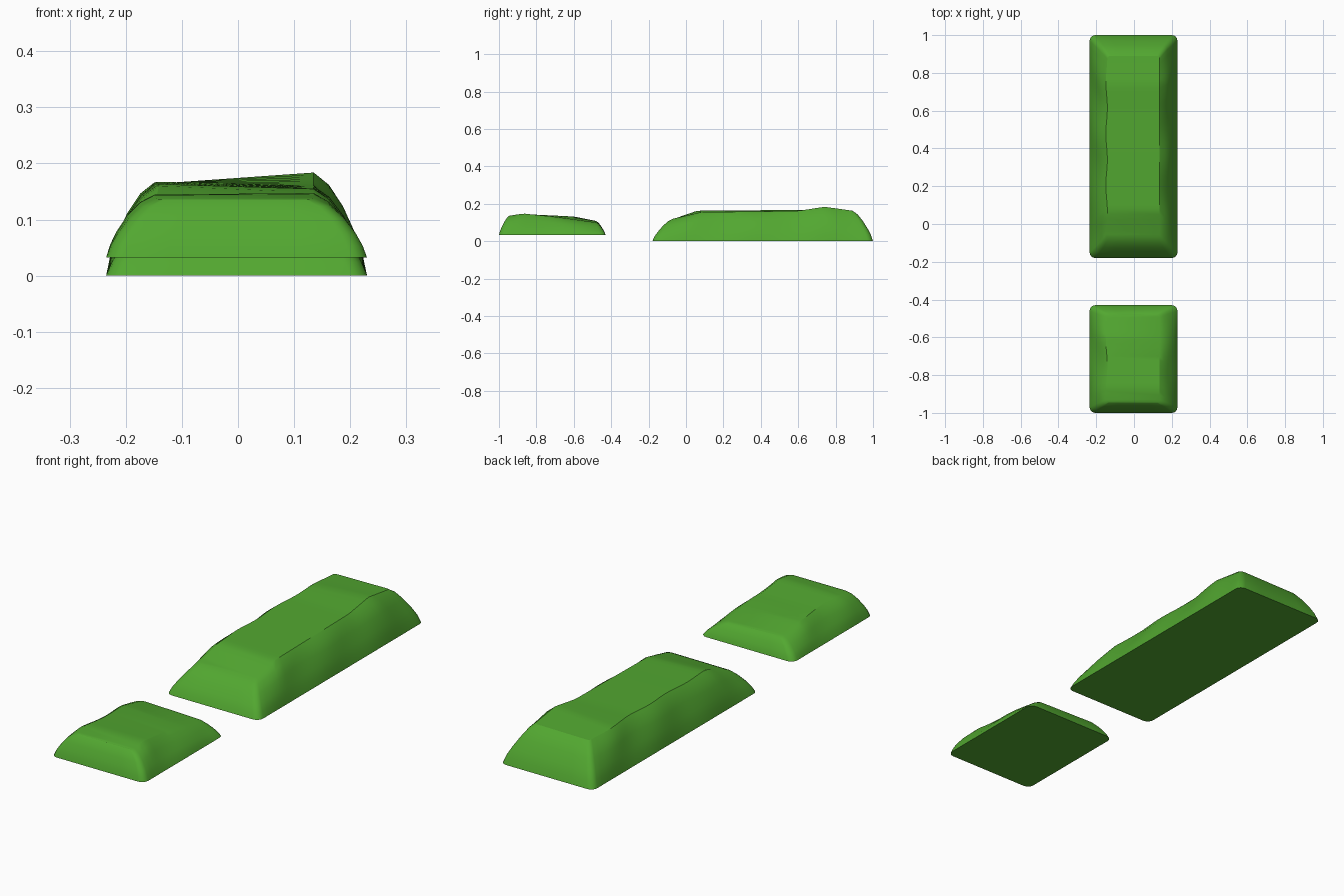
import bpy, bmesh, math

if "Cube" in bpy.data.objects:
    bpy.data.objects.remove(bpy.data.objects["Cube"])

green = bpy.data.materials.new("grass green")
green.diffuse_color = (0.085, 0.39, 0.03, 1)
green.use_nodes = True
green.node_tree.nodes["Principled BSDF"].inputs["Base Color"].default_value = green.diffuse_color


def interp(table, v):
    """Piecewise linear lookup in [(position, value), ...]."""
    if v <= table[0][0]:
        return table[0][1]
    for (a, p), (b, q) in zip(table, table[1:]):
        if v <= b:
            return p + (q - p) * (v - a) / (b - a)
    return table[-1][1]


PROFILE = [(0, 0), (0.1, 0.2), (0.25, 0.4), (0.5, 0.67), (0.75, 0.88), (1, 1)]
X0, X1 = -0.235, 0.23          # base width
TX0, TX1 = -0.145, 0.135       # plateau width


def outline(x0, x1, y0, y1, r, n, m=6):
    """Rounded rectangle: right side up, back end, left side down, front end."""
    def arc(cx, cy, start):
        return [(cx + r * math.cos(a), cy + r * math.sin(a))
                for a in (math.radians(start + d) for d in (22.5, 45, 67.5))]
    ys = [y0 + r + (y1 - y0 - 2 * r) * i / (n - 1) for i in range(n)]
    xs = [x1 - r + (x0 - x1 + 2 * r) * i / (m - 1) for i in range(m)]
    right = [(x1, y) for y in ys]
    back = arc(x1 - r, y1 - r, 0) + [(x, y1) for x in xs] + arc(x0 + r, y1 - r, 90)
    left = [(x0, y) for y in reversed(ys)]
    front = arc(x0 + r, y0 + r, 180) + [(x, y0) for x in reversed(xs)] + arc(x1 - r, y0 + r, 270)
    return right, back, left, front


def mound(name, y0, y1, ty0, ty1, base, left_h, right_h, n):
    bm = bmesh.new()
    outer = sum(outline(X0, X1, y0, y1, 0.03, n), [])
    parts = outline(TX0, TX1, ty0, ty1, 0.015, n)
    inner = sum(parts, [])
    rings = []
    for t, h in PROFILE:
        ring = []
        for i, ((ox, oy), (ix, iy)) in enumerate(zip(outer, inner)):
            f = (ix - TX0) / (TX1 - TX0)
            top = interp(left_h, iy) * (1 - f) + interp(right_h, iy) * f
            # gentle lumps on the slopes, slight waver along the rim
            lump = math.sin(19 * iy + 5 * ix) * math.sin(math.pi * t)
            x = ox + (ix - ox) * t + math.copysign(0.006, ix) * lump
            x += 0.004 * t * math.sin(23 * iy) * (1 - f)
            y = oy + (iy - oy) * t
            ring.append(bm.verts.new((x, y, base + (top - base) * h)))
        rings.append(ring)
    # slopes
    count = len(outer)
    for a, b in zip(rings, rings[1:]):
        for i in range(count):
            j = (i + 1) % count
            bm.faces.new((a[i], a[j], b[j], b[i]))
    # underside
    bm.faces.new(list(reversed(rings[0])))
    # plateau: cross strips plus the two rounded ends
    top = rings[-1]
    nb = len(parts[1])
    right = top[:n]
    left = list(reversed(top[n + nb:2 * n + nb]))
    for i in range(n - 1):
        bm.faces.new((right[i], right[i + 1], left[i + 1], left[i]))
    bm.faces.new([right[-1]] + top[n:n + nb] + [left[-1]])
    bm.faces.new([left[0]] + top[2 * n + nb:] + [right[0]])
    bmesh.ops.recalc_face_normals(bm, faces=bm.faces)
    mesh = bpy.data.meshes.new(name)
    bm.to_mesh(mesh)
    bm.free()
    obj = bpy.data.objects.new(name, mesh)
    bpy.context.collection.objects.link(obj)
    mesh.materials.append(green)
    bpy.ops.object.select_all(action='DESELECT')
    obj.select_set(True)
    bpy.context.view_layer.objects.active = obj
    bpy.ops.object.shade_smooth_by_angle(angle=math.radians(25))


# long mound at the back
mound("long_grass_mound", -0.18, 1.0, -0.07, 0.89, 0.0,
      [(-0.07, 0.118), (0.06, 0.163), (0.6, 0.167), (0.89, 0.16)],
      [(-0.07, 0.12), (0.08, 0.155), (0.6, 0.162), (0.74, 0.184), (0.89, 0.163)], 36)

# short mound at the front, set slightly higher
mound("short_grass_mound", -1.0, -0.43, -0.945, -0.48, 0.032,
      [(-0.945, 0.136), (-0.87, 0.145), (-0.6, 0.132), (-0.48, 0.108)],
      [(-0.945, 0.136), (-0.87, 0.148), (-0.68, 0.128), (-0.48, 0.1)], 20)
